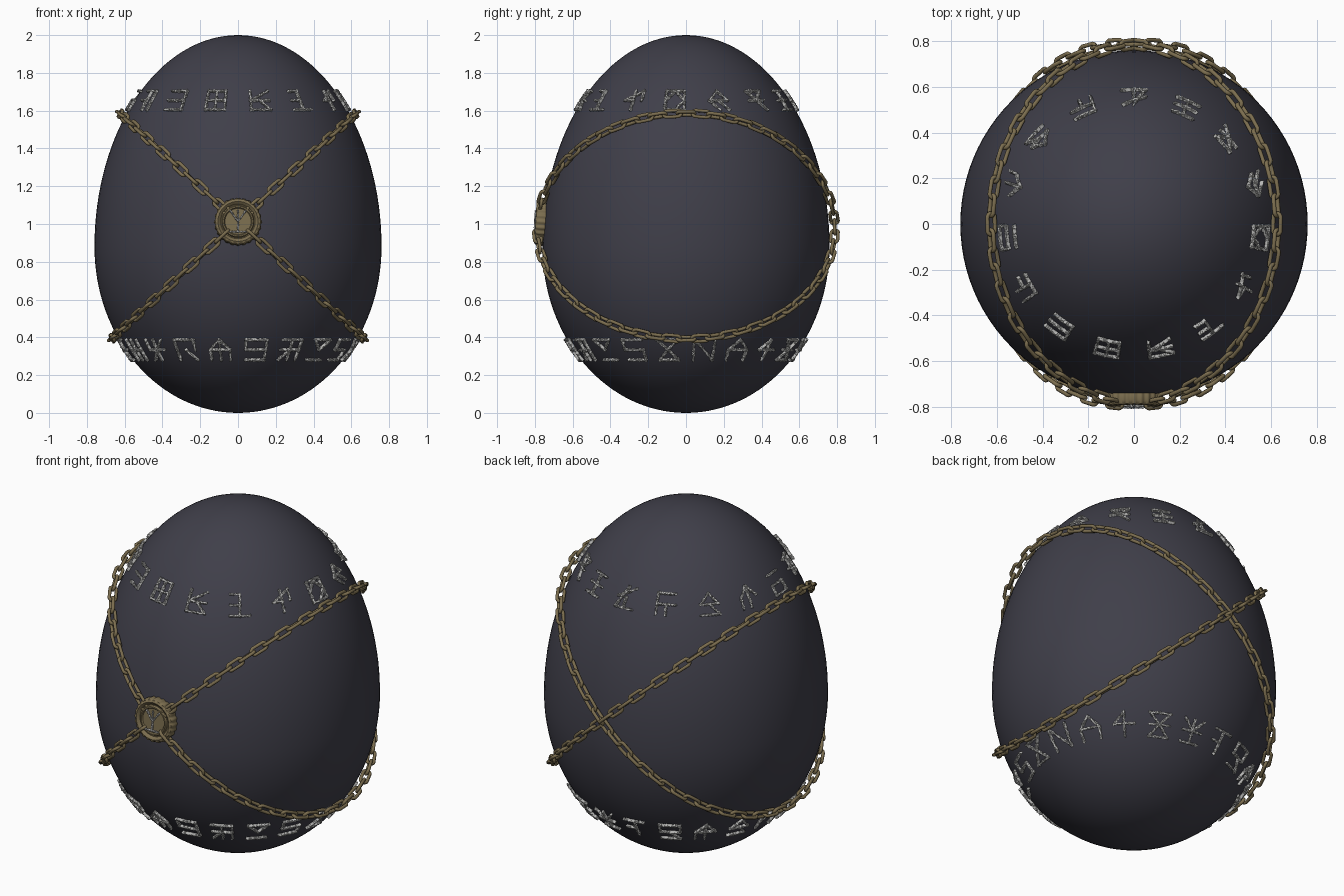
import bpy, bmesh, math, random
from mathutils import Vector, Matrix, Euler

if "Cube" in bpy.data.objects:
    bpy.data.objects.remove(bpy.data.objects["Cube"])

random.seed(4)
RAD, MID = 0.76, 0.88          # widest radius of the egg and its height


def material(name, rgb):
    m = bpy.data.materials.new(name)
    m.diffuse_color = (*rgb, 1)
    m.use_nodes = True
    m.node_tree.nodes["Principled BSDF"].inputs["Base Color"].default_value = m.diffuse_color
    return m


SHELL = material("dark_slate", (0.05, 0.049, 0.067))
BRONZE = material("aged_bronze", (0.20, 0.155, 0.078))
SILVER = material("pale_silver", (0.47, 0.47, 0.46))


def add_object(name, bm, mat, smooth=None):
    me = bpy.data.meshes.new(name)
    bmesh.ops.recalc_face_normals(bm, faces=bm.faces)
    bm.to_mesh(me)
    bm.free()
    me.materials.append(mat)
    ob = bpy.data.objects.new(name, me)
    bpy.context.collection.objects.link(ob)
    if smooth:
        bpy.ops.object.select_all(action='DESELECT')
        ob.select_set(True)
        bpy.context.view_layer.objects.active = ob
        bpy.ops.object.shade_smooth_by_angle(angle=math.radians(smooth))
    return ob


def half_height(z):
    return MID if z < MID else 2 - MID


def egg_radius(z):
    return RAD * math.sqrt(max(0, 1 - ((z - MID) / half_height(z)) ** 2))


def egg_normal(p):
    return Vector((p.x / RAD**2, p.y / RAD**2, (p.z - MID) / half_height(p.z)**2)).normalized()


def bridge_rings(bm, rings, closed):
    n = len(rings[0])
    for i in range(len(rings) if closed else len(rings) - 1):
        a, b = rings[i], rings[(i + 1) % len(rings)]
        for j in range(n):
            bm.faces.new((a[j], a[(j + 1) % n], b[(j + 1) % n], b[j]))


# Egg: half-ellipses of two heights, meeting at the widest ring
bm = bmesh.new()
bmesh.ops.create_uvsphere(bm, u_segments=96, v_segments=64, radius=1)
for v in bm.verts:
    v.co = (v.co.x * RAD, v.co.y * RAD, MID + v.co.z * (MID if v.co.z < 0 else 2 - MID))
add_object("egg_shell", bm, SHELL, 60)


# Chains: links laid along slanted slices of the egg
def chain_point(t, side):
    """Point above the shell on a slanted plane through the front and back crossings."""
    slant = Vector((side, 0, 0.94)).normalized()
    d = slant * math.sin(t) - Vector((0, 1, 0)) * math.cos(t)
    lo, hi = 0.1, 2.0
    for _ in range(30):
        r = (lo + hi) / 2
        p = Vector((0, 0, 1.01)) + d * r
        f = (p.x**2 + p.y**2) / RAD**2 + ((p.z - MID) / half_height(p.z))**2
        lo, hi = (r, hi) if f < 1 else (lo, r)
    n = egg_normal(p)
    return p + n * 0.031, n


def add_link(bm, centre, along, wide, pitch):
    """One oval ring of round wire."""
    wire, half_w = 0.0095, 0.019
    straight = pitch / 2 + 0.008 - half_w
    out = along.cross(wide).normalized()
    rings = []
    for i in range(18):
        a = math.tau * (i + 0.5) / 18
        radial = along * math.cos(a) + wide * math.sin(a)
        c = centre + radial * half_w + along * math.copysign(straight, math.cos(a))
        rings.append([bm.verts.new(c + (radial * math.cos(b) + out * math.sin(b)) * wire)
                      for b in (math.tau * k / 7 for k in range(7))])
    bridge_rings(bm, rings, True)


LINKS = 68
for side, name in ((1, "chain_rising_right"), (-1, "chain_rising_left")):
    samples = [chain_point(math.tau * i / 600, side) for i in range(601)]
    dist = [0]
    for (p, _), (q, _) in zip(samples, samples[1:]):
        dist.append(dist[-1] + (q - p).length)
    pitch = dist[-1] / LINKS
    bm = bmesh.new()
    k = 0
    for i in range(LINKS):
        while dist[k] < (i + 0.5) * pitch:
            k += 1
        p, n = samples[k]
        if p.y < 0 and math.hypot(p.x, p.z - 1.01) < 0.10:
            continue                       # hidden under the medallion
        along = (samples[min(k + 1, 600)][0] - samples[k - 1][0]).normalized()
        across = along.cross(n).normalized()
        add_link(bm, p, along, across if i % 2 else across.cross(along), pitch)
    add_object(name, bm, BRONZE, 70)


# Medallion: turned profile with a beaded rim
tilt = Matrix.Translation((0, -0.742, 1.01)) @ Matrix.Rotation(math.radians(86), 4, 'X')
profile = [(0.118, -0.02), (0.124, 0.012), (0.124, 0.035), (0.117, 0.052), (0.106, 0.056),
           (0.097, 0.050), (0.091, 0.042), (0.086, 0.042), (0.081, 0.054), (0.074, 0.054),
           (0.069, 0.047), (0.004, 0.047)]
bm = bmesh.new()
rings = []
for r, h in profile:
    ring = []
    for j in range(144):
        a = math.tau * j / 144
        rr = r + (0.003 * math.cos(24 * a) if r > 0.11 else 0)
        ring.append(bm.verts.new(tilt @ Vector((rr * math.cos(a), rr * math.sin(a), h))))
    rings.append(ring)
bridge_rings(bm, rings, False)
bm.faces.new(rings[-1])
bm.faces.new(rings[0])
add_object("medallion", bm, BRONZE, 50)


# Ornamental marks: rough strokes between points of a 3 x 3 grid (1 = lower left, 9 = upper right)
def grid(d):
    d = int(d) - 1
    return Vector((d % 3 - 1, d // 3 - 1))


def add_mark(bm, strokes, place, size, thick):
    """place(u, v) gives a point and a rotation on the carrying surface."""
    for s in strokes.split():
        a, b = grid(s[0]) * size, grid(s[1]) * size
        n = max(3, round((b - a).length / (thick * 0.85)))
        turn = math.atan2(b.y - a.y, b.x - a.x)
        for i in range(n + 1):
            q = a.lerp(b, i / n)
            p, rot = place(q.x, q.y)
            wobble = Euler([random.uniform(-0.5, 0.5) for _ in range(3)]).to_matrix()
            m = Matrix.Translation(p) @ (rot @ Matrix.Rotation(turn, 3, 'Z') @ wobble).to_4x4()
            m = m @ Matrix.Diagonal((thick * 1.3, thick * random.uniform(0.7, 1.1), thick * 1.5, 1))
            bmesh.ops.create_cube(bm, size=1, matrix=m)


def on_egg(angle, height):
    def place(u, v):
        z = height + v
        t = angle - u / egg_radius(height)
        p = Vector((math.sin(t), math.cos(t), 0)) * egg_radius(z)
        p.z = z
        n = egg_normal(p)
        right = Vector((-math.cos(t), math.sin(t), 0))
        up = n.cross(right)
        return p + n * 0.008, Matrix((right, up, n)).transposed()
    return place


UPPER = ["13 18 49 52", "79 46 82 31", "79 73 46 95", "48 86 46 53 42", "79 71 93 48 86 26 13",
         "94 96 45 82", "78 82 13 45", "71 13 49 46 53", "79 71 93 13 46 82", "79 46 13 93",
         "79 82 45 93", "79 46 13 41 63", "84 86 82 41", "48 86 46 53 13", "71 79 46 52"]
LOWER = ["75 95 82 46 13", "79 73 91 13 46", "84 46 82", "48 86 46 41 63", "17 73 39",
         "79 73 91 13", "79 74 46 63 13", "75 95 13 79", "79 46 82 93 51", "79 96 46 63 13 74",
         "48 86 46 41 63 82", "79 74 71 96 53", "74 46 82 91", "71 82 93 46", "79 82 46 13",
         "71 48 86 63", "48 86 46 53 13", "48 86 46 82 41", "79 74 96 46 13 53", "79 82 45"]
for name, marks, height, size, start in (("upper_mark_band", UPPER, 1.65, 0.049, 0),
                                         ("lower_mark_band", LOWER, 0.338, 0.053, 9)):
    bm = bmesh.new()
    for k, strokes in enumerate(marks):
        angle = math.radians(start + 360 * k / len(marks))
        add_mark(bm, strokes, on_egg(angle, height), size, 0.0105)
    add_object(name, bm, SILVER)

# Mark on the medallion face
bm = bmesh.new()
add_mark(bm, "75 95 82 13", lambda u, v: (tilt @ Vector((u * 0.8, v * 1.1, 0.056)), tilt.to_3x3()),
         0.05, 0.007)
add_object("medallion_mark", bm, SILVER)
